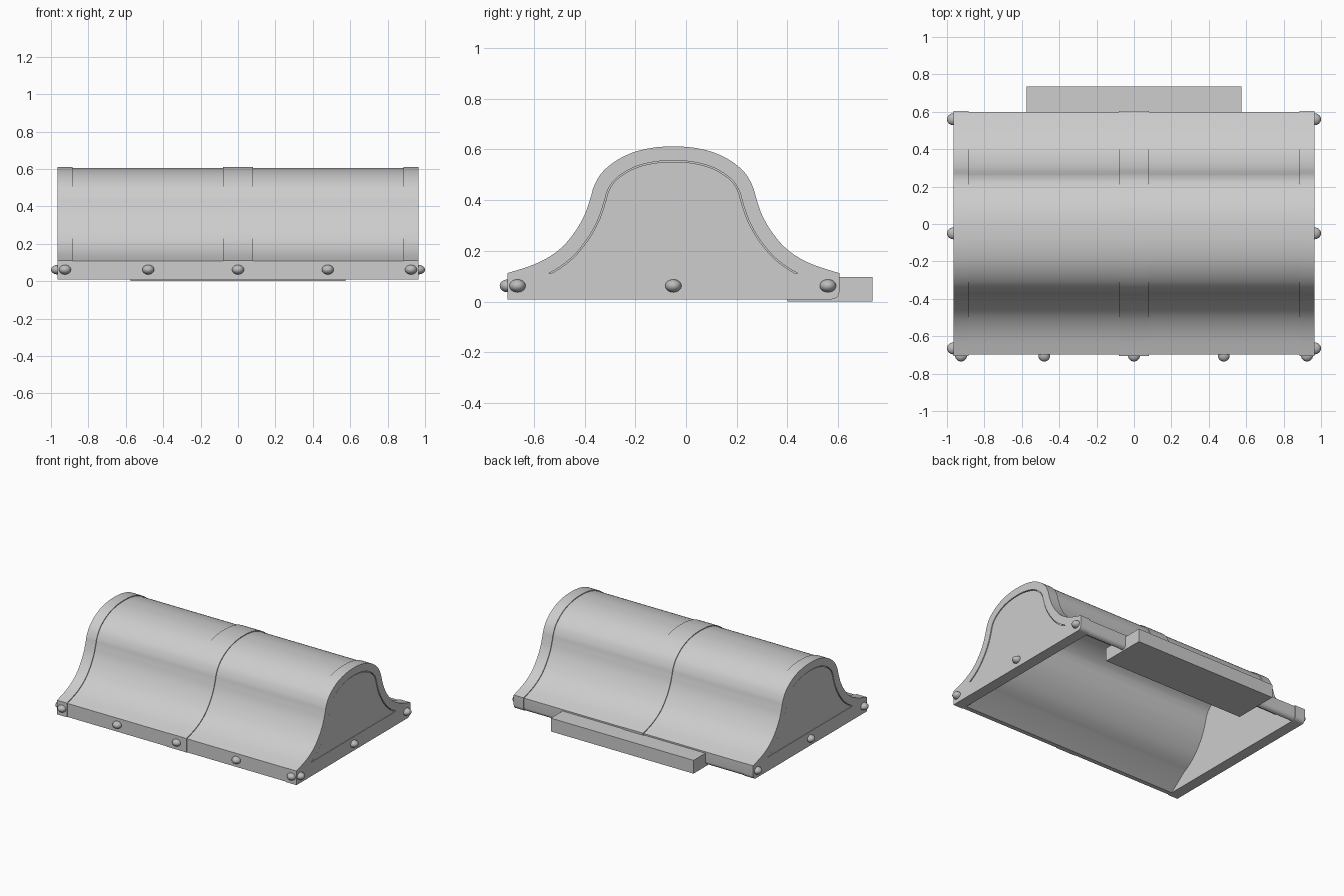
import bpy, bmesh, math

if "Cube" in bpy.data.objects:
    bpy.data.objects.remove(bpy.data.objects["Cube"])


def material(name, v):
    m = bpy.data.materials.new(name)
    m.diffuse_color = (v, v, v, 1)
    m.use_nodes = True
    m.node_tree.nodes["Principled BSDF"].inputs["Base Color"].default_value = m.diffuse_color
    return m


METAL = material("grey metal", 0.61)
RIVET = material("rivet grey", 0.5)

CY = -0.05        # centre line of the bell profile
HALF = 0.655      # half depth of the base
BOTTOM = 0.009
# half of the bell curve: distance from the centre line, height
BELL = [(0, 0.612), (0.08, 0.607), (0.16, 0.588), (0.23, 0.553), (0.283, 0.507),
        (0.313, 0.455), (0.328, 0.405), (0.351, 0.34), (0.392, 0.27),
        (0.451, 0.204), (0.536, 0.152), (0.655, 0.112), (0.8, 0.07)]


def bell_half(steps=5):
    """Smooth half curve through the control points, mirrored at the crest."""
    p = [(-BELL[1][0], BELL[1][1])] + BELL
    out = []
    for i in range(1, len(p) - 2):
        for s in range(steps):
            t = s / steps
            out.append(tuple(0.5 * (2 * b + (c - a) * t + (2 * a - 5 * b + 4 * c - d) * t * t
                                    + (3 * b - a - 3 * c + d) * t ** 3)
                             for a, b, c, d in zip(p[i - 1], p[i], p[i + 1], p[i + 2])))
    return out + [BELL[-2], BELL[-1]]


CURVE = bell_half()


def arch(d, floor=None):
    """Bell moved inward by d, from front to back, ended at the base wall or a floor height."""
    half = [(0.0, CURVE[0][1] - d)]
    for i in range(1, len(CURVE) - 1):
        dx = CURVE[i + 1][0] - CURVE[i - 1][0]
        dz = CURVE[i + 1][1] - CURVE[i - 1][1]
        n = math.hypot(dx, dz)
        q = (CURVE[i][0] + d * dz / n, CURVE[i][1] - d * dx / n)
        h, z = half[-1]
        over = q[1] - floor if floor else HALF - d - q[0]
        if over <= 1e-6:
            prev = z - floor if floor else HALF - d - h
            t = prev / (prev - over)
            half.append((h + (q[0] - h) * t, z + (q[1] - z) * t))
            break
        half.append(q)
    else:
        half.append((HALF - d, CURVE[-2][1] - d))
    return [(CY - h, z) for h, z in half[:0:-1]] + [(CY + h, z) for h, z in half]


def outer(d, zb=BOTTOM):
    """Bell with the straight base walls and the rounded lower back corner."""
    r, yb = 0.03, CY + HALF - d
    corner = [(yb - r + r * math.cos(a), zb + r - r * math.sin(a))
              for a in (i * math.pi / 12 for i in range(7))]
    return [(CY - HALF + d, zb)] + arch(d) + corner


def shell(d, inner, rim, zb=BOTTOM):
    """Outer bell with an inner bell cut out, whose feet run down to the rim."""
    return outer(d, zb) + ([(CY - HALF + rim, zb)] + inner + [(CY + HALF - rim, zb)])[::-1]


def finish(ob, mat=METAL):
    ob.data.materials.clear()
    ob.data.materials.append(mat)
    bpy.ops.object.select_all(action='DESELECT')
    ob.select_set(True)
    bpy.context.view_layer.objects.active = ob
    bpy.ops.object.shade_smooth_by_angle(angle=math.radians(30))
    return ob


def prism(name, pts, x0, x1):
    """Extrude a y-z outline along x."""
    bm = bmesh.new()
    face = bm.faces.new([bm.verts.new((x0, y, z)) for y, z in pts])
    ext = bmesh.ops.extrude_face_region(bm, geom=[face])["geom"]
    bmesh.ops.translate(bm, vec=(x1 - x0, 0, 0),
                        verts=[v for v in ext if isinstance(v, bmesh.types.BMVert)])
    bmesh.ops.recalc_face_normals(bm, faces=bm.faces)
    bmesh.ops.triangulate(bm, faces=[f for f in bm.faces if len(f.verts) > 4])
    me = bpy.data.meshes.new(name)
    bm.to_mesh(me)
    bm.free()
    ob = bpy.data.objects.new(name, me)
    bpy.context.collection.objects.link(ob)
    return ob


# hollow cover and its raised middle band
finish(prism("cover_shell", shell(0.006, arch(0.058, 0.11), 0.038), -0.89, 0.89))
finish(prism("middle_band", shell(0, arch(0.02), 0.02, BOTTOM + 0.001), -0.079, 0.079))

# end caps with a recessed panel bordered by a thin groove
for side, s in (("left", -1), ("right", 1)):
    cap = prism(side + "_end_cap", outer(0), s * 0.885, s * 0.965)
    cutter = prism(side + "_panel_cutter", arch(0.056, 0.11), s * 0.953, s * 1.0)
    cutter.hide_render = True
    mod = cap.modifiers.new("recess", 'BOOLEAN')
    mod.operation = 'DIFFERENCE'
    mod.solver = 'EXACT'
    mod.object = cutter
    bpy.context.view_layer.objects.active = cap
    bpy.ops.object.modifier_apply(modifier=mod.name)
    bpy.data.objects.remove(cutter)
    finish(cap)
    finish(prism(side + "_end_panel", arch(0.061, 0.1102), s * 0.945, s * 0.962))

# mounting block at the back
finish(prism("back_block", [(0.4, 0), (0.735, 0), (0.735, 0.097), (0.4, 0.097)], -0.575, 0.575))


def rivet(name, x, y, scale):
    bpy.ops.mesh.primitive_uv_sphere_add(segments=24, ring_count=12, radius=1, location=(x, y, 0.062))
    ob = bpy.context.object
    ob.name = name
    ob.scale = scale
    finish(ob, RIVET)


# rivets along the front and both ends
for x in (-0.925, -0.48, 0, 0.48, 0.925):
    rivet("front_rivet", x, -0.703, (0.032, 0.032, 0.0255))
for s in (-1, 1):
    for y in (-0.665, -0.05, 0.56):
        rivet("end_rivet", s * 0.965, y, (0.035, 0.032, 0.0255))
